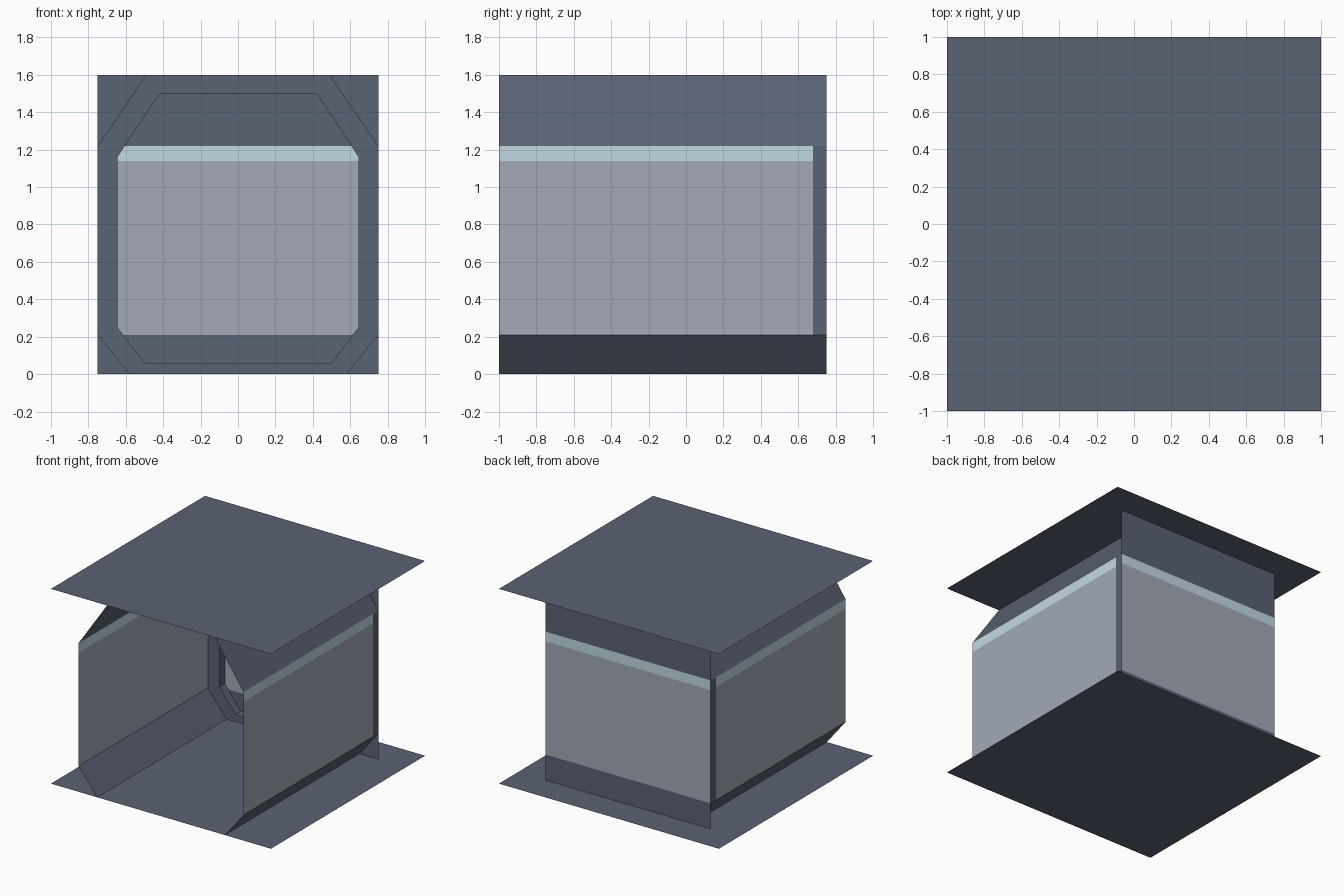
import bpy

if "Cube" in bpy.data.objects:
    bpy.data.objects.remove(bpy.data.objects["Cube"])


def material(name, rgb):
    def linear(v):
        v /= 255
        return v / 12.92 if v <= 0.04045 else ((v + 0.055) / 1.055) ** 2.4
    m = bpy.data.materials.new(name)
    m.diffuse_color = (*[linear(v) for v in rgb], 1)
    m.use_nodes = True
    m.node_tree.nodes["Principled BSDF"].inputs["Base Color"].default_value = m.diffuse_color
    return m


DARK = material("dark slate", (90, 98, 115))
LIGHT = material("light grey panel", (163, 170, 183))
TEAL = material("pale teal stripe", (193, 219, 226))

FRONT, FRAME, BACK = -1.0, 0.68, 0.75
# height bands shared by the side walls and the end wall
BANDS = [(0.21, 1.14, 1), (1.14, 1.22, 2)]


def build(name, verts, faces, slots=None):
    mesh = bpy.data.meshes.new(name)
    mesh.from_pydata(verts, [], faces)
    for m in (DARK, LIGHT, TEAL):
        mesh.materials.append(m)
    for poly, slot in zip(mesh.polygons, slots or []):
        poly.material_index = slot
    obj = bpy.data.objects.new(name, mesh)
    bpy.context.collection.objects.link(obj)
    return obj


def strip(name, path, y0, y1, slots):
    """Sheet swept along y from an x/z path, one colour slot per segment."""
    verts = [(x, y, z) for x, z in path for y in (y0, y1)]
    faces = [(2 * i, 2 * i + 1, 2 * i + 3, 2 * i + 2) for i in range(len(path) - 1)]
    return build(name, verts, faces, slots)


def mirrored(half):
    return half + [(-x, z) for x, z in reversed(half)]


# Floor and ceiling sheets
for name, z in (("floor", 0.0), ("ceiling", 1.6)):
    strip(name, [(-1, z), (1, z)], -1, 1, [0])

# Side walls with sloped skirting and sloped upper panel
for name, s in (("right_wall", 1), ("left_wall", -1)):
    profile = [(0.58, 0), (0.75, 0.21), (0.75, 1.14), (0.75, 1.22), (0.49, 1.6)]
    strip(name, [(s * x, z) for x, z in profile], FRONT, FRAME, [0, 1, 2, 0])

# End wall: full rectangle with the same colour bands
levels = [0, 0.21, 1.14, 1.22, 1.6]
build("end_wall",
      [(x, BACK, z) for z in levels for x in (-0.75, 0.75)],
      [(2 * i, 2 * i + 1, 2 * i + 3, 2 * i + 2) for i in range(4)],
      [0, 1, 2, 0])

# Eight-sided frame in front of the end wall
outer = mirrored([(0.58, 0), (0.75, 0.21), (0.75, 1.22), (0.49, 1.6)])
inner = mirrored([(0.50, 0.06), (0.645, 0.25), (0.645, 1.16), (0.42, 1.5)])
rings = [(outer, BACK), (outer, FRAME), (inner, FRAME), (inner, BACK)]
verts = [(x, y, z) for ring, y in rings for x, z in ring]
faces = []
for r in range(3):
    for i in range(8):
        j = (i + 1) % 8
        if r == 0 and i in (3, 7):
            continue  # hidden against the ceiling and floor
        faces.append((r * 8 + i, r * 8 + j, r * 8 + 8 + j, r * 8 + 8 + i))
build("end_frame", verts, faces)
